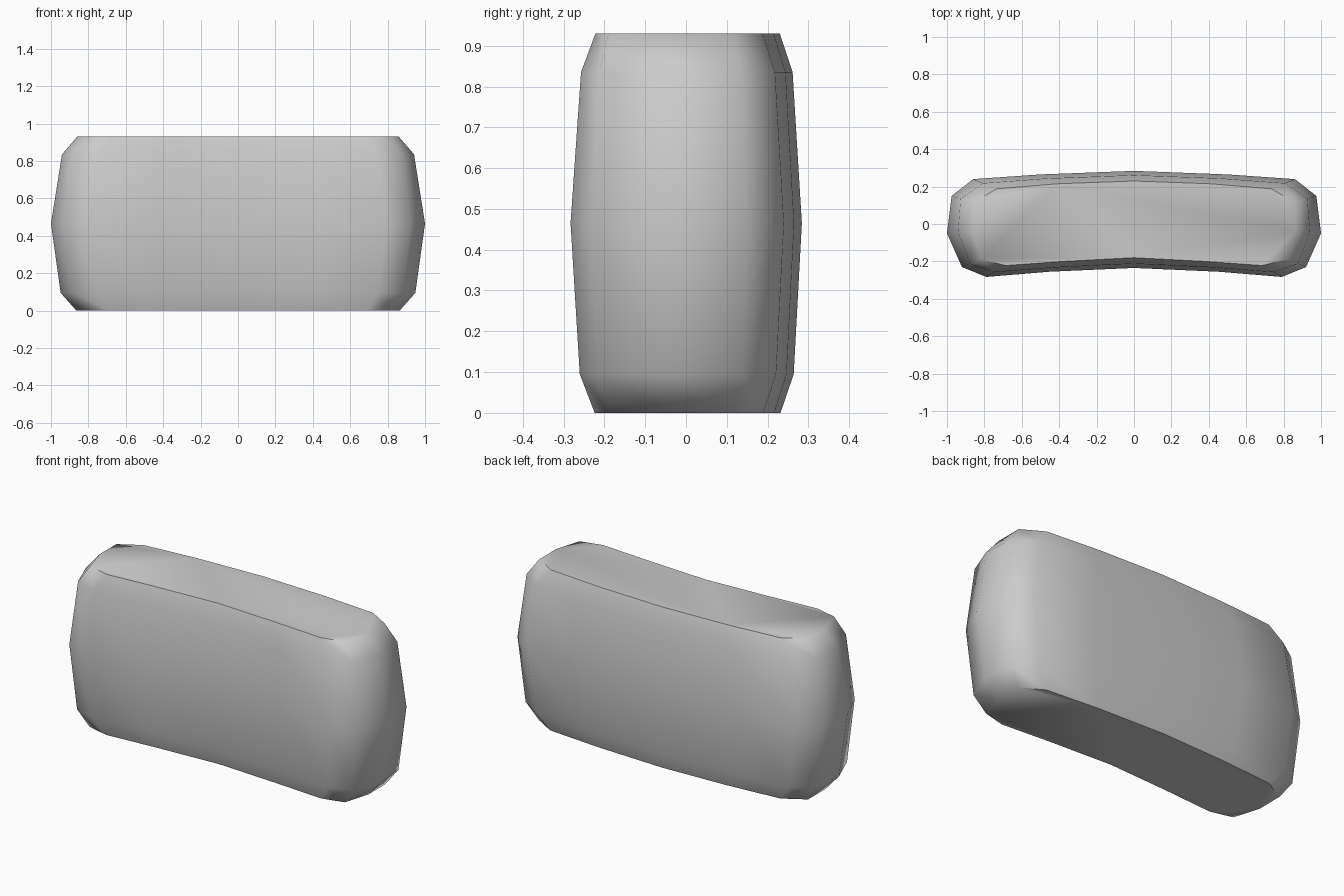
import bpy, bmesh, math

if "Cube" in bpy.data.objects:
    bpy.data.objects.remove(bpy.data.objects["Cube"])

# Right half of the curved outline, back centre to front centre: at mid height and at the top rim
mid = [(0, .284), (.5, .265), (.86, .24), (.975, .15), (1, -.05),
       (.92, -.23), (.79, -.283), (.45, -.255), (0, -.235)]
rim = [(0, .23), (.41, .215), (.735, .188), (.86, .115), (.86, -.04),
       (.815, -.19), (.685, -.222), (.38, -.2), (0, -.18)]


def ring(t):
    """Full outline blended from rim (t=0) to mid (t=1)."""
    half = [(a[0] + (b[0] - a[0]) * t, a[1] + (b[1] - a[1]) * t)
            for a, b in zip(rim, mid)]
    return half + [(-x, y) for x, y in half[-2:0:-1]]


# Stacked rings: height and fullness, giving bulging sides and bevelled rims
levels = [(0, .03), (.095, .63), (.465, 1), (.835, .58), (.93, 0)]

bm = bmesh.new()
rings = [[bm.verts.new((x, y, z)) for x, y in ring(t)] for z, t in levels]
n = len(rings[0])
for lo, hi in zip(rings, rings[1:]):
    for i in range(n):
        j = (i + 1) % n
        bm.faces.new((lo[i], lo[j], hi[j], hi[i]))
# Flat bottom and top caps
bm.faces.new(rings[0])
bm.faces.new(rings[-1])
bmesh.ops.recalc_face_normals(bm, faces=bm.faces)

mesh = bpy.data.meshes.new("curved_cushion_block")
bm.to_mesh(mesh)
bm.free()
block = bpy.data.objects.new("curved_cushion_block", mesh)
bpy.context.collection.objects.link(block)
bpy.context.view_layer.objects.active = block
block.select_set(True)
bpy.ops.object.shade_smooth_by_angle(angle=math.radians(55))
